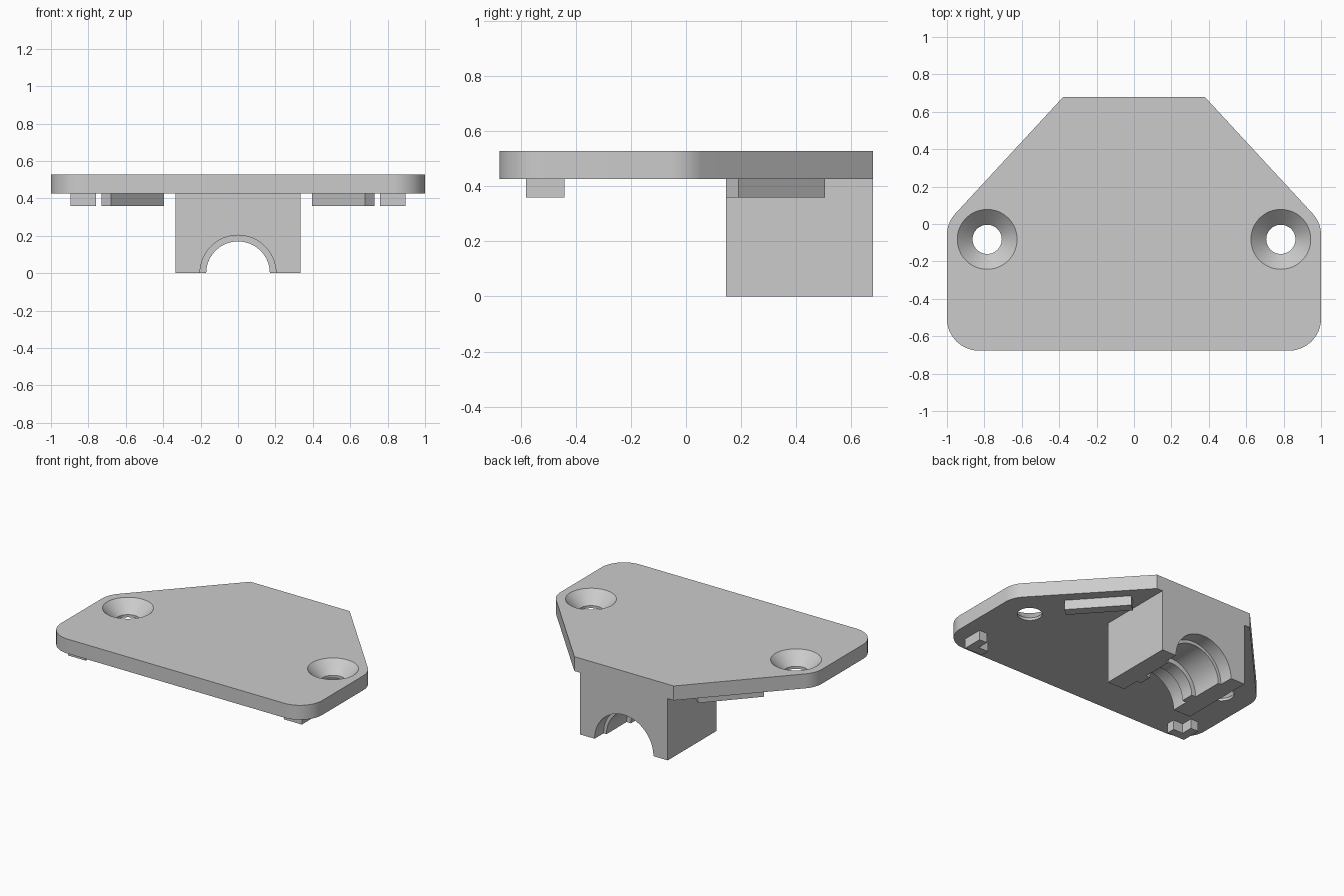
import bpy, bmesh, math
from mathutils import Vector

if "Cube" in bpy.data.objects:
    bpy.data.objects.remove(bpy.data.objects["Cube"], do_unlink=True)

grey = bpy.data.materials.new("light grey")
grey.use_nodes = True
colour = (0.6, 0.6, 0.6, 1)
grey.diffuse_color = colour
grey.node_tree.nodes["Principled BSDF"].inputs["Base Color"].default_value = colour

PLATE_BOTTOM, PLATE_TOP = 0.427, 0.527
TAB_BOTTOM = 0.36


def prism(name, outline, low, high):
    """Extrude an anticlockwise xy outline between two heights."""
    bm = bmesh.new()
    face = bm.faces.new([bm.verts.new((x, y, low)) for x, y in outline])
    top = bmesh.ops.extrude_face_region(bm, geom=[face], use_keep_orig=True)["geom"]
    moved = [v for v in top if isinstance(v, bmesh.types.BMVert)]
    bmesh.ops.translate(bm, verts=moved, vec=(0, 0, high - low))
    bmesh.ops.recalc_face_normals(bm, faces=bm.faces)
    mesh = bpy.data.meshes.new(name)
    bm.to_mesh(mesh)
    bm.free()
    obj = bpy.data.objects.new(name, mesh)
    bpy.context.collection.objects.link(obj)
    mesh.materials.append(grey)
    return obj


def select(obj):
    bpy.ops.object.select_all(action="DESELECT")
    obj.select_set(True)
    bpy.context.view_layer.objects.active = obj


def cut(obj, cutter):
    """Subtract a helper shape and remove it."""
    cutter.data.materials.append(grey)
    select(obj)
    mod = obj.modifiers.new("cut", "BOOLEAN")
    mod.operation, mod.solver, mod.object = "DIFFERENCE", "EXACT", cutter
    bpy.ops.object.modifier_apply(modifier=mod.name)
    bpy.data.objects.remove(cutter, do_unlink=True)


def fillet(before, corner, after, radius, steps=10):
    """Points of a rounded corner."""
    p = Vector(corner)
    a = (Vector(before) - p).normalized()
    b = (Vector(after) - p).normalized()
    half = a.angle(b) / 2
    centre = p + (a + b).normalized() * radius / math.sin(half)
    start = p + a * radius / math.tan(half) - centre
    end = p + b * radius / math.tan(half) - centre
    return [centre + start.lerp(end, i / steps).normalized() * radius
            for i in range(steps + 1)]


# Mounting plate with rounded front and side corners
front, side, back = (1, -0.677), (1, 0.007), (0.38, 0.678)
right_half = (fillet((0, -0.677), front, side, 0.17)
              + fillet(front, side, back, 0.17) + [Vector(back)])
outline = right_half + [Vector((-p.x, p.y)) for p in reversed(right_half)]
plate = prism("mounting_plate", outline, PLATE_BOTTOM, PLATE_TOP)

# Countersunk screw holes
for s in (-1, 1):
    bpy.ops.mesh.primitive_cylinder_add(vertices=48, radius=0.078, depth=0.4,
                                        location=(s * 0.785, -0.082, 0.48))
    cut(plate, bpy.context.object)
    bpy.ops.mesh.primitive_cone_add(vertices=48, radius1=0.078, radius2=0.18, depth=0.102,
                                    location=(s * 0.785, -0.082, PLATE_TOP + 0.02 - 0.051))
    cut(plate, bpy.context.object)

# Clamp block with a stepped arch running front to back
y0, y1, w = 0.145, 0.678, 0.335
block = prism("clamp_block", [(-w, y0), (w, y0), (w, y1), (-w, y1)], 0, PLATE_BOTTOM)
for radius, start, end in ((0.17, 0, 0.8), (0.203, 0, 0.27),
                           (0.203, 0.36, 0.8), (0.225, 0.58, 0.8)):
    bpy.ops.mesh.primitive_cylinder_add(vertices=64, radius=radius, depth=end - start,
                                        location=(0, (start + end) / 2, 0),
                                        rotation=(math.pi / 2, 0, 0))
    cut(block, bpy.context.object)

for obj in (plate, block):
    select(obj)
    bpy.ops.object.shade_smooth_by_angle(angle=math.radians(30))

# Slanted locating bars and corner locating tabs under the plate
bar = [(0.68, 0.145), (0.73, 0.19), (0.445, 0.505), (0.395, 0.46)]
inner, outer, low, high, t = 0.76, 0.895, -0.58, -0.44, 0.06
tab = [(inner, low), (outer, low), (outer, high), (outer - t, high),
       (outer - t, low + t), (inner, low + t)]
for label, s in (("left", 1), ("right", -1)):
    for part, shape in (("locating_bar", bar), ("corner_tab", tab)):
        points = [(s * x, y) for x, y in shape][::s]
        prism(label + "_" + part, points, TAB_BOTTOM, PLATE_BOTTOM)
